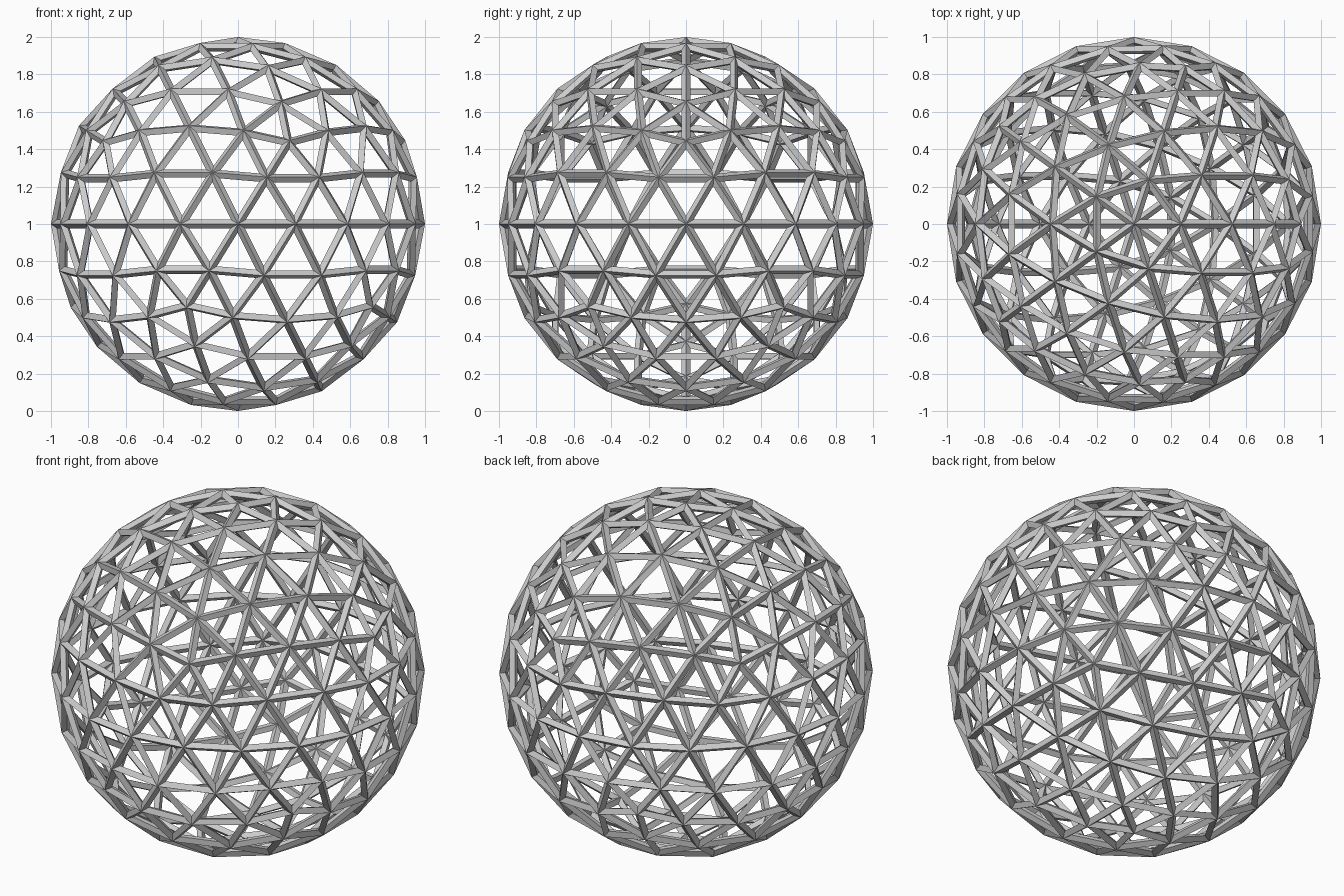
import bpy

if "Cube" in bpy.data.objects:
    bpy.data.objects.remove(bpy.data.objects["Cube"])

STRUT = 0.046                    # width and depth of each strut
RADIUS = 1.0 - STRUT * 0.505     # outer ridges reach radius 1

# triangulated ball with flat faces
bpy.ops.mesh.primitive_ico_sphere_add(subdivisions=3, radius=RADIUS, location=(0, 0, 1))
ball = bpy.context.object
ball.name = "lattice_ball"

# open the faces, leaving diamond-section struts along every edge
wire = ball.modifiers.new("struts", 'WIREFRAME')
wire.thickness = STRUT
wire.offset = 0.0
wire.use_even_offset = True
wire.use_replace = True
